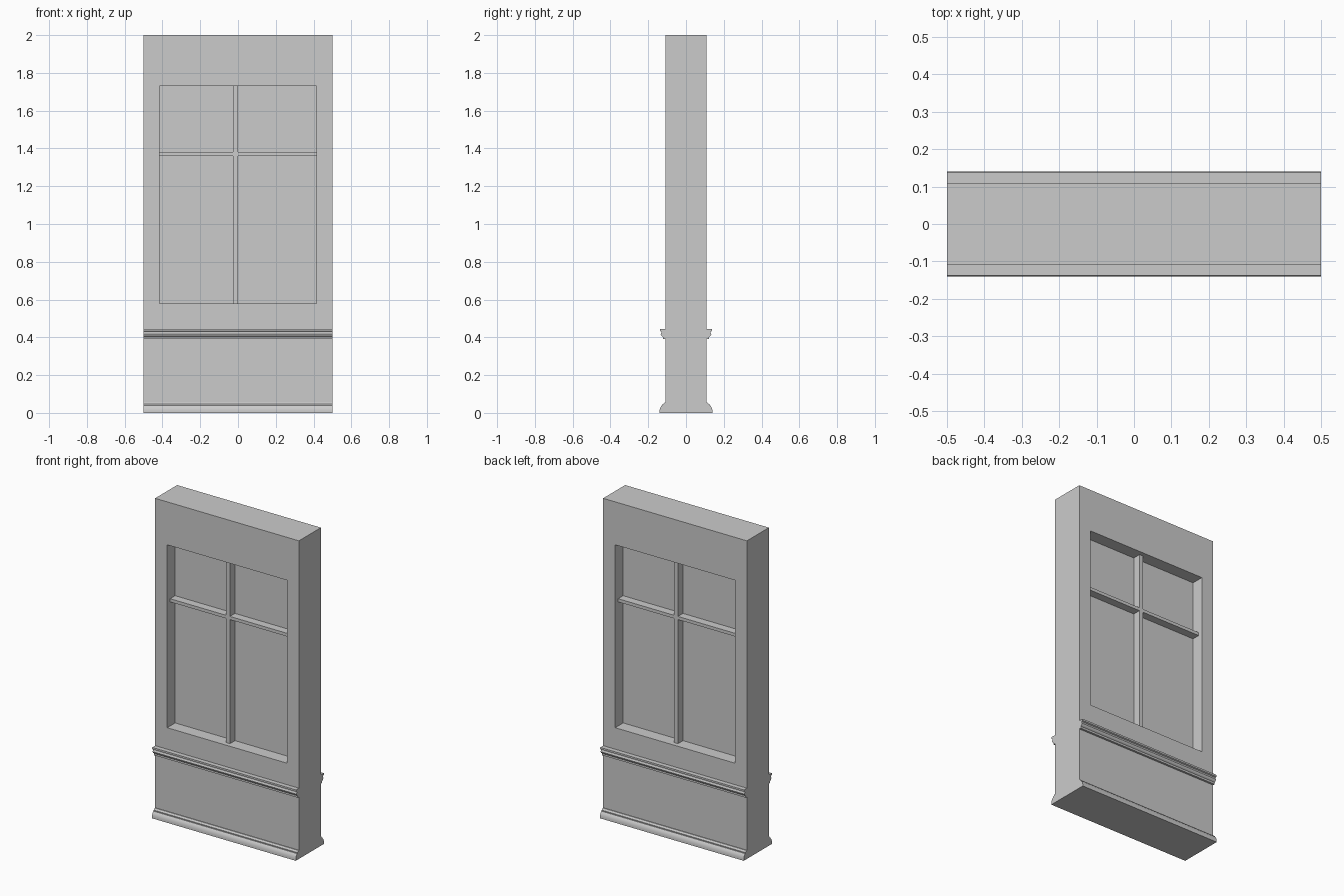
import bpy, bmesh
from mathutils import Vector, Matrix

if "Cube" in bpy.data.objects:
    bpy.data.objects.remove(bpy.data.objects["Cube"])

HALF_W, HALF_T, HEIGHT = 0.5, 0.109, 2.0
OPEN_X, OPEN_LO, OPEN_HI = 0.416, 0.58, 1.73
PANE_Y, BAR_Y = 0.03, 0.08


def add_object(name, bm, smooth=False):
    bmesh.ops.recalc_face_normals(bm, faces=bm.faces)
    mesh = bpy.data.meshes.new(name)
    bm.to_mesh(mesh)
    bm.free()
    ob = bpy.data.objects.new(name, mesh)
    bpy.context.collection.objects.link(ob)
    if smooth:
        bpy.ops.object.select_all(action='DESELECT')
        ob.select_set(True)
        bpy.context.view_layer.objects.active = ob
        bpy.ops.object.shade_smooth_by_angle(angle=0.5)
    return ob


def prism(name, points, offset, turn, smooth=False):
    """Extrude a closed outline by offset, then turn it to the back if wanted."""
    bm = bmesh.new()
    face = bm.faces.new([bm.verts.new(p) for p in points])
    new = bmesh.ops.extrude_face_region(bm, geom=[face])["geom"]
    verts = [v for v in new if isinstance(v, bmesh.types.BMVert)]
    bmesh.ops.translate(bm, vec=offset, verts=verts)
    if turn:
        bm.transform(Matrix.Diagonal((-1, -1, 1, 1)))
    return add_object(name, bm, smooth)


# Wall with a recessed window opening on both faces
bm = bmesh.new()
bmesh.ops.create_cube(bm, size=1)
bm.transform(Matrix.Translation((0, 0, HEIGHT / 2))
             @ Matrix.Diagonal((2 * HALF_W, 2 * HALF_T, HEIGHT, 1)))
bm.normal_update()
sides = [f for f in bm.faces if abs(f.normal.y) > 0.9]
for face in sides:
    s = 1 if face.normal.y > 0 else -1
    bmesh.ops.inset_individual(bm, faces=[face], thickness=0.05)
    for v in face.verts:
        v.co.x = OPEN_X if v.co.x > 0 else -OPEN_X
        v.co.z = OPEN_HI if v.co.z > 1 else OPEN_LO
    pane = bmesh.ops.extrude_discrete_faces(bm, faces=[face])["faces"][0]
    for v in pane.verts:
        v.co.y = s * PANE_Y
add_object("window_wall", bm)

# Moulding profiles: (distance from wall centre, height)
BASE = [(HALF_T, 0), (.14, 0), (.14, .012), (.138, .022), (.134, .032), (.127, .04),
        (.124, .04), (.124, .046), (.118, .049), (.114, .055), (HALF_T, .055)]
RAIL = [(HALF_T, .39), (.122, .39), (.122, .402), (.127, .405), (.132, .411),
        (.134, .417), (.13, .424), (.13, .43), (.138, .434), (.138, .445),
        (HALF_T, .445)]

# Cross-shaped glazing bars outline, slightly off centre
L, R, LO, HI = -0.026, 0.0, 1.36, 1.38
CROSS = [(L, OPEN_LO), (R, OPEN_LO), (R, LO), (OPEN_X, LO), (OPEN_X, HI), (R, HI),
         (R, OPEN_HI), (L, OPEN_HI), (L, HI), (-OPEN_X, HI), (-OPEN_X, LO), (L, LO)]

# The back repeats the front, turned half a circle
for side, turn in (("front", False), ("back", True)):
    for part, profile in (("baseboard", BASE), ("chair_rail", RAIL)):
        prism(f"{side}_{part}", [(-HALF_W, -d, z) for d, z in profile],
              Vector((2 * HALF_W, 0, 0)), turn, True)
    prism(f"{side}_glazing_bars", [(x, -BAR_Y, z) for x, z in CROSS],
          Vector((0, BAR_Y - PANE_Y, 0)), turn)
